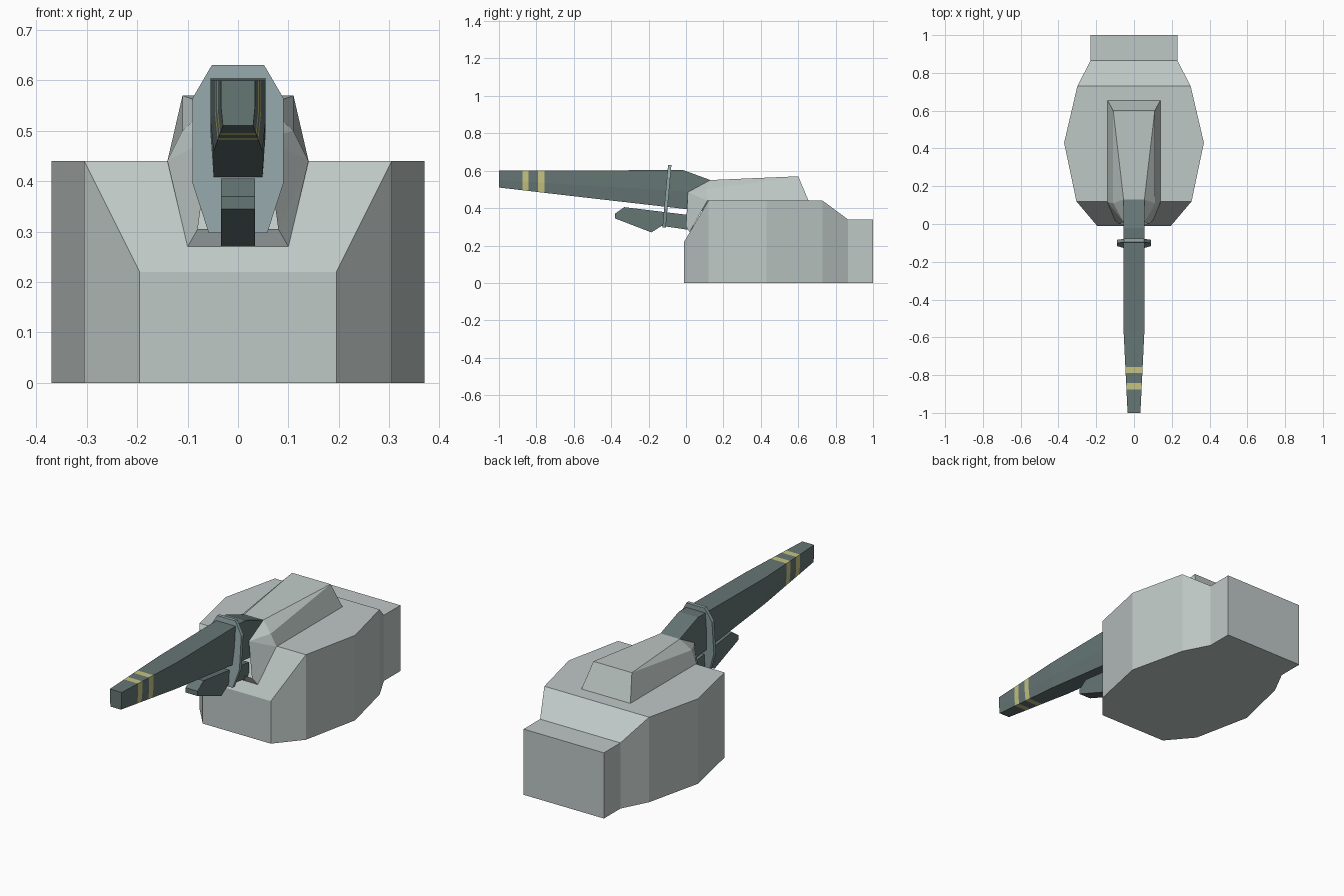
import bpy, bmesh

if "Cube" in bpy.data.objects:
    bpy.data.objects.remove(bpy.data.objects["Cube"])


def material(name, rgb):
    m = bpy.data.materials.new(name)
    m.diffuse_color = (*rgb, 1)
    m.use_nodes = True
    m.node_tree.nodes["Principled BSDF"].inputs["Base Color"].default_value = m.diffuse_color
    return m


ARMOUR = material("armour", (0.52, 0.58, 0.565))
GUN = material("gun_metal", (0.13, 0.18, 0.175))
PLATE = material("plate", (0.29, 0.38, 0.39))
YELLOW = material("yellow_paint", (0.56, 0.55, 0.22))


def make(name, verts, faces, mats, slots=None):
    mesh = bpy.data.meshes.new(name)
    mesh.from_pydata(verts, [], faces)
    for m in mats:
        mesh.materials.append(m)
    for i, s in (slots or {}).items():
        mesh.polygons[i].material_index = s
    bm = bmesh.new()
    bm.from_mesh(mesh)
    bmesh.ops.recalc_face_normals(bm, faces=bm.faces)
    bm.to_mesh(mesh)
    bm.free()
    ob = bpy.data.objects.new(name, mesh)
    bpy.context.collection.objects.link(ob)
    return ob


def loft(name, rings, mats, painted=()):
    """Skin matching rings and cap both ends; painted segments use slot 1."""
    n = len(rings[0])
    verts = [v for r in rings for v in r]
    faces, slots = [], {}
    for s in range(len(rings) - 1):
        for k in range(n):
            if s in painted:
                slots[len(faces)] = 1
            a, b = s * n + k, s * n + (k + 1) % n
            faces.append((a, b, b + n, a + n))
    faces += [tuple(range(n)), tuple(range(len(verts) - n, len(verts)))]
    return make(name, verts, faces, mats, slots)


# Turret body: (y, half width, top height)
stations = [(-0.01, 0.195, 0.22), (0.12, 0.305, 0.44), (0.43, 0.37, 0.44),
            (0.73, 0.30, 0.44), (0.865, 0.23, 0.34), (1.0, 0.23, 0.34)]
loft("turret_body", [[(-w, y, 0), (w, y, 0), (w, y, t), (-w, y, t)]
                     for y, w, t in stations], [ARMOUR])

# Gun housing: right-hand points, mirrored to the left
half = {"back_low": (0.14, 0.655, 0.44), "back_top": (0.11, 0.60, 0.57),
        "roof": (0.055, 0.13, 0.55), "shoulder": (0.11, 0.11, 0.50),
        "waist": (0.14, 0.115, 0.44), "toe": (0.10, 0.018, 0.27),
        "lip": (0.08, 0.0, 0.305), "cheek": (0.055, 0.01, 0.485)}
names = list(half)
n = len(names)
pts = list(half.values()) + [(-x, y, z) for x, y, z in half.values()]
side = ["back_low back_top shoulder waist", "back_top roof shoulder",
        "roof cheek shoulder", "shoulder cheek waist", "cheek lip waist",
        "lip toe waist"]
faces = []
for f in side:
    ids = [names.index(k) for k in f.split()]
    faces += [ids, [i + n for i in reversed(ids)]]
for a, b in (("back_low", "back_top"), ("back_top", "roof"), ("lip", "toe")):
    i, j = names.index(a), names.index(b)
    faces.append([i, j, j + n, i + n])
make("gun_housing", pts, faces, [ARMOUR])

# Main barrel: (y, half width, top, bottom), two painted bands
barrel = [(-1.0, 0.034, 0.60, 0.51)]
for y in (-0.875, -0.842, -0.79, -0.757, -0.57):
    t = (y + 1) / 0.43
    barrel.append((y, 0.034 + 0.021 * t, 0.60, 0.51 - 0.05 * t))
barrel += [(-0.02, 0.055, 0.605, 0.397), (0.13, 0.055, 0.55, 0.38)]
rings = []
for y, w, top, bot in barrel:
    mid = bot + 0.45 * (top - bot)
    rings.append([(w, y, top), (w, y, mid), (w * 0.88, y, bot),
                  (-w * 0.88, y, bot), (-w, y, mid), (-w, y, top)])
loft("main_barrel", rings, [GUN, YELLOW], painted=(1, 3))

# Lower gun: side profile (y, z) extruded across x
profile = [(-0.38, 0.37), (-0.33, 0.405), (0.04, 0.36), (0.04, 0.28),
           (-0.13, 0.305), (-0.185, 0.27), (-0.38, 0.345)]
loft("lower_gun", [[(x, y, z) for y, z in profile] for x in (-0.034, 0.034)],
     [GUN])

# Collar plate: slightly raked outline around the barrel
outline = [(0.052, 0.63), (0.09, 0.565), (0.09, 0.395), (0.058, 0.297)]
outline += [(-x, z) for x, z in reversed(outline)]
loft("collar_plate", [[(x, y + 0.09 * (z - 0.63), z) for x, z in outline]
                      for y in (-0.096, -0.078)], [PLATE])
